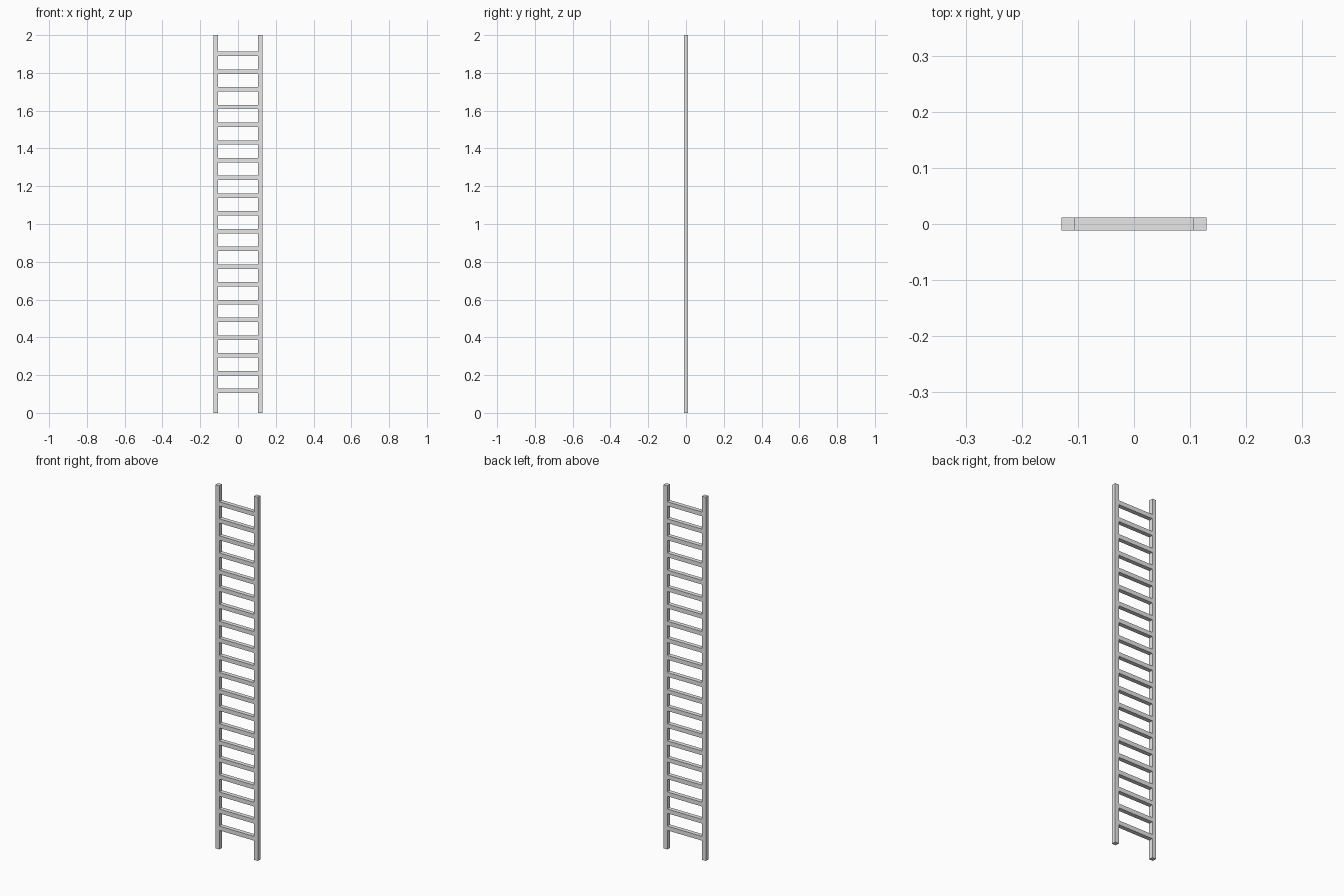
import bpy

cube = bpy.data.objects.get("Cube")
if cube:
    bpy.data.objects.remove(cube, do_unlink=True)

# Single light grey
GREY = (0.8, 0.8, 0.8, 1.0)
metal = bpy.data.materials.new("light grey")
metal.use_nodes = True
metal.diffuse_color = GREY
metal.node_tree.nodes["Principled BSDF"].inputs["Base Color"].default_value = GREY

HEIGHT, HALF_WIDTH, BAR = 2.0, 0.129, 0.0235
RUNGS, FIRST, LAST = 20, 0.117, 1.901


def box(name, centre, size):
    bpy.ops.mesh.primitive_cube_add(size=1, location=centre)
    obj = bpy.context.object
    obj.name = name
    obj.scale = size
    bpy.ops.object.transform_apply(location=False, rotation=False, scale=True)
    obj.data.materials.append(metal)


# Side rails
for name, side in (("left_rail", 1), ("right_rail", -1)):
    box(name, (side * (HALF_WIDTH - BAR / 2), 0, HEIGHT / 2), (BAR, BAR, HEIGHT))

# Evenly spaced rungs, butted between the rails
step = (LAST - FIRST) / (RUNGS - 1)
for i in range(RUNGS):
    box(f"rung_{i + 1}", (0, 0, FIRST + i * step),
        (2 * (HALF_WIDTH - BAR), BAR, BAR))
